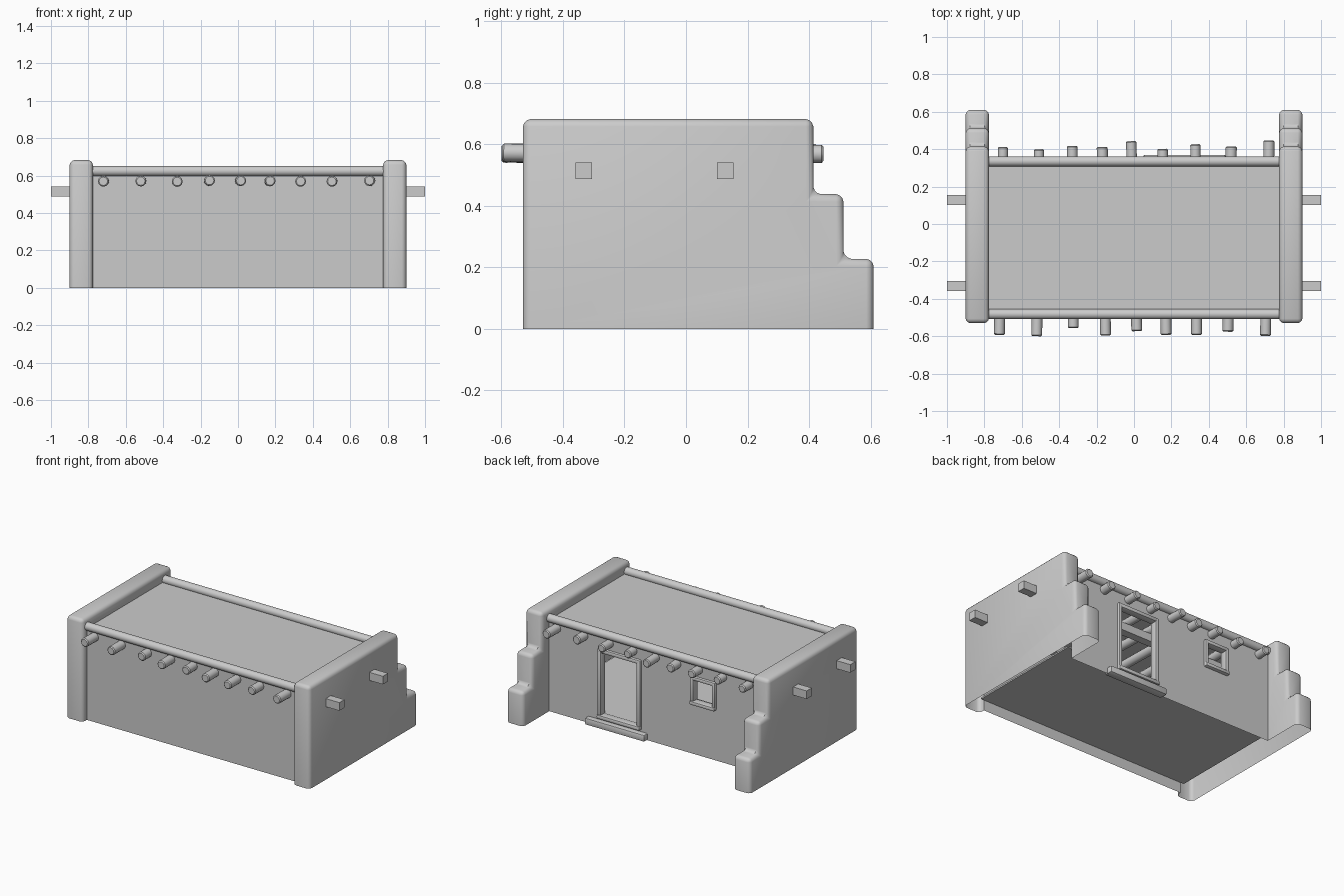
import bpy, bmesh, math, random
from mathutils import Vector, Matrix

if "Cube" in bpy.data.objects:
    bpy.data.objects.remove(bpy.data.objects["Cube"])

random.seed(4)


def smooth(ob, angle=40):
    bpy.ops.object.select_all(action='DESELECT')
    bpy.context.view_layer.objects.active = ob
    ob.select_set(True)
    bpy.ops.object.shade_smooth_by_angle(angle=math.radians(angle))


def finish(name, bm):
    bmesh.ops.recalc_face_normals(bm, faces=bm.faces)
    me = bpy.data.meshes.new(name)
    bm.to_mesh(me)
    bm.free()
    ob = bpy.data.objects.new(name, me)
    bpy.context.collection.objects.link(ob)
    smooth(ob)
    return ob


def box(name, x, y, z, bevel=0.0):
    bm = bmesh.new()
    bmesh.ops.create_cube(bm, size=1)
    for v in bm.verts:
        v.co = [(a + b) / 2 + c * (b - a) for (a, b), c in zip((x, y, z), v.co)]
    if bevel:
        bmesh.ops.bevel(bm, geom=bm.edges[:], offset=bevel, segments=2,
                        profile=0.5, affect='EDGES')
    return finish(name, bm)


def pole(name, a, b, r0, r1, sides=12, bevel=0.006):
    a, b = Vector(a), Vector(b)
    d = b - a
    bm = bmesh.new()
    m = Matrix.Translation((a + b) / 2) @ d.to_track_quat('Z', 'Y').to_matrix().to_4x4()
    bmesh.ops.create_cone(bm, cap_ends=True, segments=sides, radius1=r0,
                          radius2=r1, depth=d.length, matrix=m)
    caps = [f for f in bm.faces if len(f.verts) > 4]
    bmesh.ops.bevel(bm, geom=list({e for f in caps for e in f.edges}),
                    offset=bevel, segments=1, affect='EDGES')
    return finish(name, bm)


def combine(ob, other, operation):
    other.hide_render = True
    mod = ob.modifiers.new('combine', 'BOOLEAN')
    mod.operation, mod.solver, mod.object = operation, 'EXACT', other
    bpy.ops.object.select_all(action='DESELECT')
    bpy.context.view_layer.objects.active = ob
    ob.select_set(True)
    bpy.ops.object.modifier_apply(modifier=mod.name)
    bpy.data.objects.remove(other)


# house body, later emptied into a thin shell
body = box('house_shell', (-0.82, 0.82), (-0.487, 0.335), (0, 0.612))

# stepped side walls
profile = [(-0.53, 0), (0.61, 0), (0.61, 0.228), (0.512, 0.228), (0.512, 0.438),
           (0.414, 0.438), (0.414, 0.682), (-0.53, 0.682)]
for side in (-1, 1):
    bm = bmesh.new()
    f = bm.faces.new([bm.verts.new((side * 0.776, y, z)) for y, z in profile])
    ext = bmesh.ops.extrude_face_region(bm, geom=[f])
    for v in ext['geom']:
        if isinstance(v, bmesh.types.BMVert):
            v.co.x = side * 0.90
    bmesh.ops.recalc_face_normals(bm, faces=bm.faces)
    edges = [e for e in bm.edges if max(v.co.z for v in e.verts) > 0.001]
    bmesh.ops.bevel(bm, geom=edges, offset=0.024, segments=3, profile=0.45,
                    affect='EDGES', clamp_overlap=True)
    combine(body, finish('side_wall', bm), 'UNION')

# door and window recesses in the back
door_x, door_z = (0.118, 0.388), (0.08, 0.50)
win_x, win_z = (-0.437, -0.295), (0.355, 0.50)
for x, z in ((door_x, door_z), (win_x, win_z)):
    combine(body, box('opening_cutter', x, (0.30, 0.45), z), 'DIFFERENCE')

# open the underside and the backs of the recesses
bm = bmesh.new()
bm.from_mesh(body.data)
gone = [f for f in bm.faces if all(v.co.z < 0.001 for v in f.verts)
        or all(abs(v.co.y - 0.30) < 0.001 for v in f.verts)]
bmesh.ops.delete(bm, geom=gone, context='FACES')
bm.to_mesh(body.data)
bm.free()
smooth(body)

# raised floor inside the shell
box('floor', (-0.80, 0.80), (-0.485, 0.333), (0.07, 0.08))


# frames round the openings
def frame(name, x, z, w):
    y = (0.305, 0.352)
    box(name + '_jamb_a', (x[0] - w, x[0] + 0.004), y, (z[0] - w, z[1] + w), 0.009)
    box(name + '_jamb_b', (x[1] - 0.004, x[1] + w), y, (z[0] - w, z[1] + w), 0.009)
    box(name + '_header', (x[0] - w, x[1] + w), y, (z[1] - 0.004, z[1] + w), 0.009)
    box(name + '_sill', (x[0] - w, x[1] + w), (0.305, 0.36), (z[0] - w, z[0] + 0.004), 0.009)


frame('door', door_x, door_z, 0.024)
frame('window', win_x, win_z, 0.022)
box('door_step', (0.05, 0.49), (0.31, 0.37), (0, 0.045), 0.008)

# rounded parapets along the front and back of the roof
for y, label in ((-0.482, 'front'), (0.335, 'back')):
    pole(label + '_parapet', (-0.79, y, 0.624), (0.79, y, 0.624), 0.027, 0.027, 16, 0.002)

# round roof poles poking out front and back: x and y of each end
front = [(-.72, -.593), (-.52, -.60), (-.325, -.557), (-.152, -.596), (.015, -.573),
         (.172, -.593), (.335, -.593), (.502, -.576), (.703, -.598)]
back = [(-.70, .412), (-.508, .40), (-.33, .418), (-.17, .412), (-.015, .443),
        (.153, .402), (.328, .427), (.52, .415), (.722, .447)]
for i, ((xa, ya), (xb, yb)) in enumerate(zip(front, back)):
    dz = random.uniform(-0.003, 0.003)
    pole(f'roof_pole_{i + 1}', (xa, ya, 0.571 + dz), (xb, yb, 0.571 - dz),
         0.029, random.uniform(0.027, 0.03))

# square cross beams passing through both side walls
for y, label in ((-0.332, 'front'), (0.128, 'back')):
    box(label + '_cross_beam', (-1.0, 1.0), (y - 0.027, y + 0.027), (0.487, 0.541))
